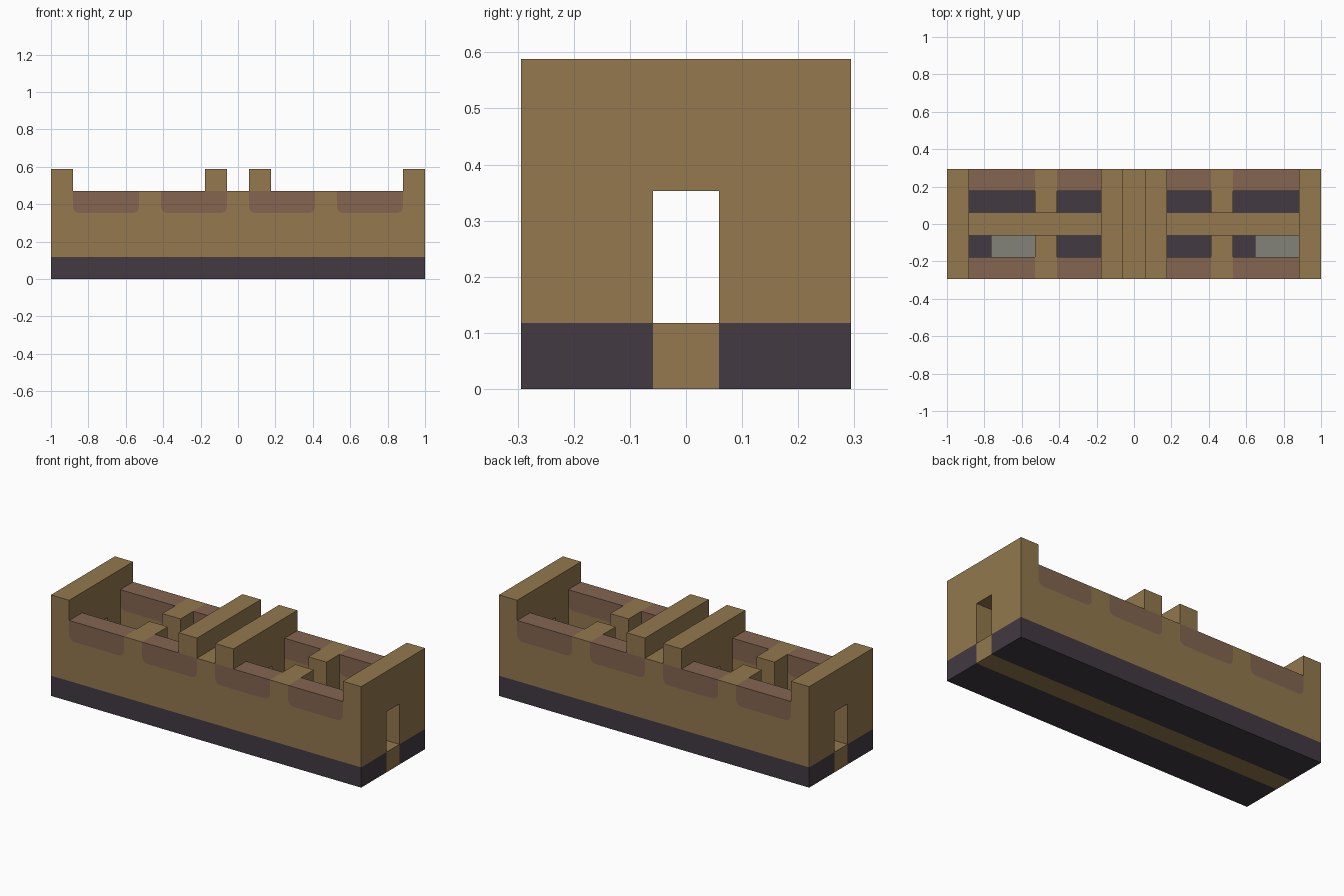
import bpy, bmesh, math
from mathutils import Vector

cube = bpy.data.objects.get("Cube")
if cube:
    bpy.data.objects.remove(cube, do_unlink=True)

U = 2 / 17          # building module
R = 0.28            # corner radius of the coping panels, in modules


def material(name, rgb):
    lin = [((c / 255 + 0.055) / 1.055) ** 2.4 for c in rgb] + [1]
    m = bpy.data.materials.new(name)
    m.use_nodes = True
    m.diffuse_color = lin
    m.node_tree.nodes["Principled BSDF"].inputs["Base Color"].default_value = lin
    return m


TAN = material("tan", (147, 120, 78))
CLAY = material("clay", (131, 101, 80))
DARK = material("dark_slate", (66, 58, 66))
GREY = material("grey", (130, 130, 122))


def prism(name, points, axis, lo, hi, mat):
    """Extrude a profile (given in modules) along x or y."""
    place = {"x": lambda a, b, d: (d, a, b), "y": lambda a, b, d: (a, d, b)}[axis]
    bm = bmesh.new()
    face = bm.faces.new([bm.verts.new(Vector(place(a, b, lo)) * U) for a, b in points])
    ext = bmesh.ops.extrude_face_region(bm, geom=[face])
    verts = [g for g in ext["geom"] if isinstance(g, bmesh.types.BMVert)]
    bmesh.ops.translate(bm, verts=verts, vec=Vector(place(0, 0, hi - lo)) * U)
    bmesh.ops.recalc_face_normals(bm, faces=bm.faces)
    mesh = bpy.data.meshes.new(name)
    bm.to_mesh(mesh)
    bm.free()
    mesh.materials.append(mat)
    obj = bpy.data.objects.new(name, mesh)
    bpy.context.collection.objects.link(obj)
    return obj


def box(name, x, y, z, mat):
    rect = [(x[0], z[0]), (x[1], z[0]), (x[1], z[1]), (x[0], z[1])]
    return prism(name, rect, "y", y[0], y[1], mat)


def panel(x0, x1):
    """Coping outline with rounded lower corners, from top right to top left."""
    pts = [(x1, 4)]
    for cx, start in ((x1 - R, 0), (x0 + R, 90)):
        for i in range(5):
            t = math.radians(start + i * 22.5)
            pts.append((cx + R * math.cos(t), 3 + R - R * math.sin(t)))
    return pts + [(x0, 4)]


# Foundation: two dark strips with the corridor floor between them
box("corridor_floor", (-8.5, 8.5), (-0.5, 0.5), (0, 1), TAN)
for side, s in (("front", -1), ("back", 1)):
    box(side + "_foundation", (-8.5, 8.5), sorted((s * 0.5, s * 2.5)), (0, 1), DARK)

# Long walls with notches, and the clay coping panels that fill them
bays = [(4.5, 7.5), (0.5, 3.5), (-3.5, -0.5), (-7.5, -4.5)]
outline = [(-8.5, 1), (8.5, 1), (8.5, 4)]
for bay in bays:
    outline += panel(*bay)
outline.append((-8.5, 4))
for side, s in (("front", -1), ("back", 1)):
    lo, hi = sorted((s * 1.5, s * 2.5))
    prism(side + "_wall", outline, "y", lo, hi, TAN)
    for i, bay in enumerate(bays):
        prism(f"{side}_coping_{i + 1}", panel(*bay), "y", lo, hi, CLAY)

# Cross walls pierced by the corridor doorway
gate = [(-1.5, 1), (-0.5, 1), (-0.5, 3), (0.5, 3),
        (0.5, 1), (1.5, 1), (1.5, 4), (-1.5, 4)]
for name, lo, hi in (("right_end_wall", -8.5, -7.5),
                     ("middle_block", -1.5, 1.5),
                     ("left_end_wall", 7.5, 8.5)):
    prism(name, gate, "x", lo, hi, TAN)

# Raised parapets and room partitions, mirrored left and right
for side, s in (("right", -1), ("left", 1)):
    for part, a, b in (("end", 7.5, 8.5), ("middle", 0.5, 1.5)):
        box(f"{side}_{part}_parapet", sorted((s * a, s * b)), (-2.5, 2.5), (4, 5), TAN)
    for row, t in (("front", -1), ("back", 1)):
        box(f"{side}_{row}_partition", sorted((s * 3.5, s * 4.5)),
            sorted((t * 0.5, t * 1.5)), (1, 4), TAN)

# Grey benches in the two outer front rooms
box("right_bench", (-6.5, -4.5), (-1.5, -0.5), (1, 2), GREY)
box("left_bench", (5.5, 7.5), (-1.5, -0.5), (1, 2), GREY)
